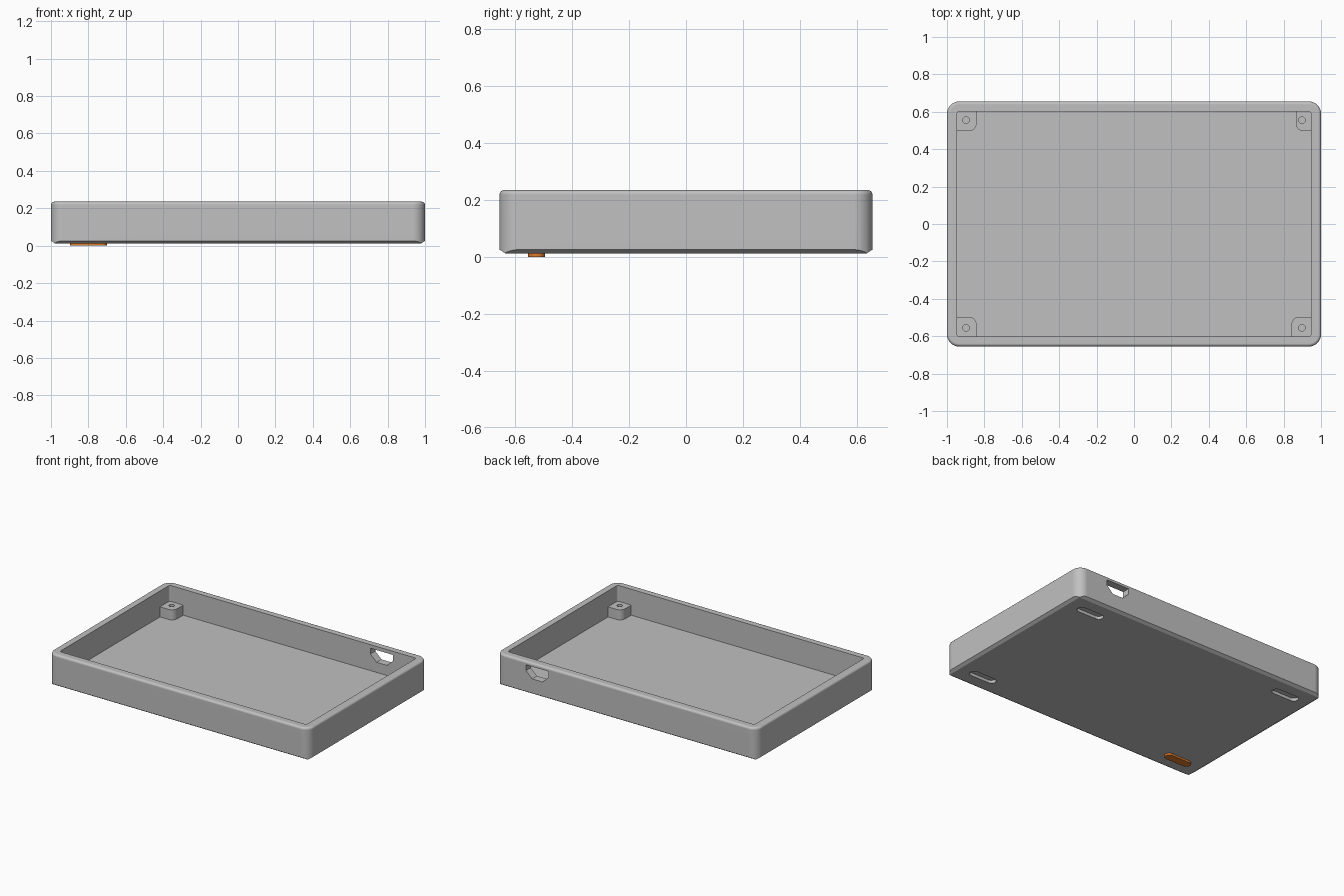
import bpy, bmesh, math
from mathutils import Vector

if "Cube" in bpy.data.objects:
    bpy.data.objects.remove(bpy.data.objects["Cube"])

def material(name, rgb):
    m = bpy.data.materials.new(name)
    m.diffuse_color = (*rgb, 1)
    m.use_nodes = True
    m.node_tree.nodes["Principled BSDF"].inputs["Base Color"].default_value = m.diffuse_color
    return m

GREY = material("case grey", (0.53, 0.53, 0.53))
ORANGE = material("foot orange", (0.72, 0.2, 0.025))

def rounded(x0, x1, y0, y1, radii, seg=8):
    """Counter-clockwise rectangle outline; radii in order ++, -+, --, +-."""
    if not isinstance(radii, (list, tuple)):
        radii = [radii] * 4
    pts = []
    for i, (sx, sy) in enumerate([(1, 1), (-1, 1), (-1, -1), (1, -1)]):
        r = radii[i]
        cx, cy = (x1 if sx > 0 else x0), (y1 if sy > 0 else y0)
        if r == 0:
            pts.append((cx, cy))
            continue
        for k in range(seg + 1):
            a = math.pi / 2 * (i + k / seg)
            pts.append((cx - sx * r + r * math.cos(a), cy - sy * r + r * math.sin(a)))
    return pts

def loft(name, rings, mat=None):
    """Closed solid through matching rings of 3D points."""
    bm = bmesh.new()
    loops = [[bm.verts.new(p) for p in ring] for ring in rings]
    n = len(loops[0])
    for a, b in zip(loops, loops[1:]):
        for i in range(n):
            bm.faces.new((a[i], a[(i + 1) % n], b[(i + 1) % n], b[i]))
    bm.faces.new(loops[0][::-1])
    bm.faces.new(loops[-1])
    bmesh.ops.remove_doubles(bm, verts=bm.verts, dist=1e-5)
    bmesh.ops.recalc_face_normals(bm, faces=bm.faces)
    me = bpy.data.meshes.new(name)
    bm.to_mesh(me)
    bm.free()
    ob = bpy.data.objects.new(name, me)
    bpy.context.collection.objects.link(ob)
    if mat:
        me.materials.append(mat)
    return ob

def prism(name, pts, z0, z1, mat=None):
    return loft(name, [[(x, y, z) for x, y in pts] for z in (z0, z1)], mat)

def boolean(ob, cutter, op="DIFFERENCE"):
    bpy.context.view_layer.objects.active = ob
    m = ob.modifiers.new("cut", "BOOLEAN")
    m.operation, m.solver, m.object = op, "EXACT", cutter
    bpy.ops.object.modifier_apply(modifier=m.name)
    bpy.data.objects.remove(cutter, do_unlink=True)

def finish(ob, mat):
    ob.data.materials.clear()
    ob.data.materials.append(mat)
    for p in ob.data.polygons:
        p.material_index = 0
    bpy.ops.object.select_all(action="DESELECT")
    ob.select_set(True)
    bpy.context.view_layer.objects.active = ob
    bpy.ops.object.shade_smooth_by_angle(angle=math.radians(28))
    w = ob.modifiers.new("flat faces", "WEIGHTED_NORMAL")
    w.keep_sharp = True

def circle(cx, cy, r, n=20):
    return [(cx + r * math.cos(2 * math.pi * i / n), cy + r * math.sin(2 * math.pi * i / n))
            for i in range(n)]

W, D, BASE, TOP, FLOOR = 1.0, 0.655, 0.013, 0.235, 0.055
CW, CD = 0.947, 0.602          # cavity half sizes

# Tray shell: rounded box with a softened top edge
R, F = 0.065, 0.016
profile = [(0, BASE)] + [(F * (1 - math.cos(a)), TOP - F + F * math.sin(a))
                         for a in [math.pi / 2 * k / 5 for k in range(6)]]
case = loft("tray_case", [[(x, y, z) for x, y in rounded(-W + i, W - i, -D + i, D - i, R - i)]
                          for i, z in profile])

# Straight chamfers along the bottom edges
C = 0.02
sizes = [(-C, BASE), (0, BASE + 0.013), (0.0, BASE + 0.02), (0.1, BASE + 0.02), (0.1, 0.5)]
boolean(case, loft("chamfer_box", [[(sx * (W + i), sy * (D + i), z)
        for sx, sy in [(1, 1), (-1, 1), (-1, -1), (1, -1)]] for i, z in sizes]), "INTERSECT")

# Inner cavity
boolean(case, prism("cavity", rounded(-CW, CW, -CD, CD, 0.015, 4), FLOOR, 0.5))

# Cable port through the back wall, with clipped lower corners
port = [(0.595, 0.21), (0.595, 0.17), (0.643, 0.125), (0.722, 0.125), (0.77, 0.17), (0.77, 0.21)]
boolean(case, loft("port", [[(x, y, z) for x, z in port] for y in (0.58, 0.72)]))

# Foot recesses underneath
FX, FY = 0.8, 0.525
for sx in (-1, 1):
    for sy in (-1, 1):
        x, y = sx * FX, sy * FY
        boolean(case, prism("recess", rounded(x - 0.1, x + 0.1, y - 0.03, y + 0.03, 0.0299),
                            -0.1, 0.034))
finish(case, GREY)

# Screw posts in the inner corners; the one by the port is narrower
for i, (sx, sy) in enumerate([(1, 1), (-1, 1), (-1, -1), (1, -1)]):
    inner = 0.866 if i == 0 else 0.842
    xs = sorted((sx * inner, sx * (CW + 0.01)))
    ys = sorted((sy * 0.497, sy * (CD + 0.01)))
    radii = [0, 0, 0, 0]
    radii[(i + 2) % 4] = 0.04
    post = prism("screw_post_%d" % (i + 1), rounded(*xs, *ys, radii), FLOOR - 0.01, 0.125)
    boolean(post, prism("screw_hole", circle(sx * 0.898, sy * 0.555, 0.018), 0.06, 0.3))
    finish(post, GREY)

# Single rubber foot at the front left
foot = prism("foot", rounded(-FX - 0.099, -FX + 0.099, -FY - 0.0295, -FY + 0.0295, 0.0293),
             0.0, 0.034)
finish(foot, ORANGE)
